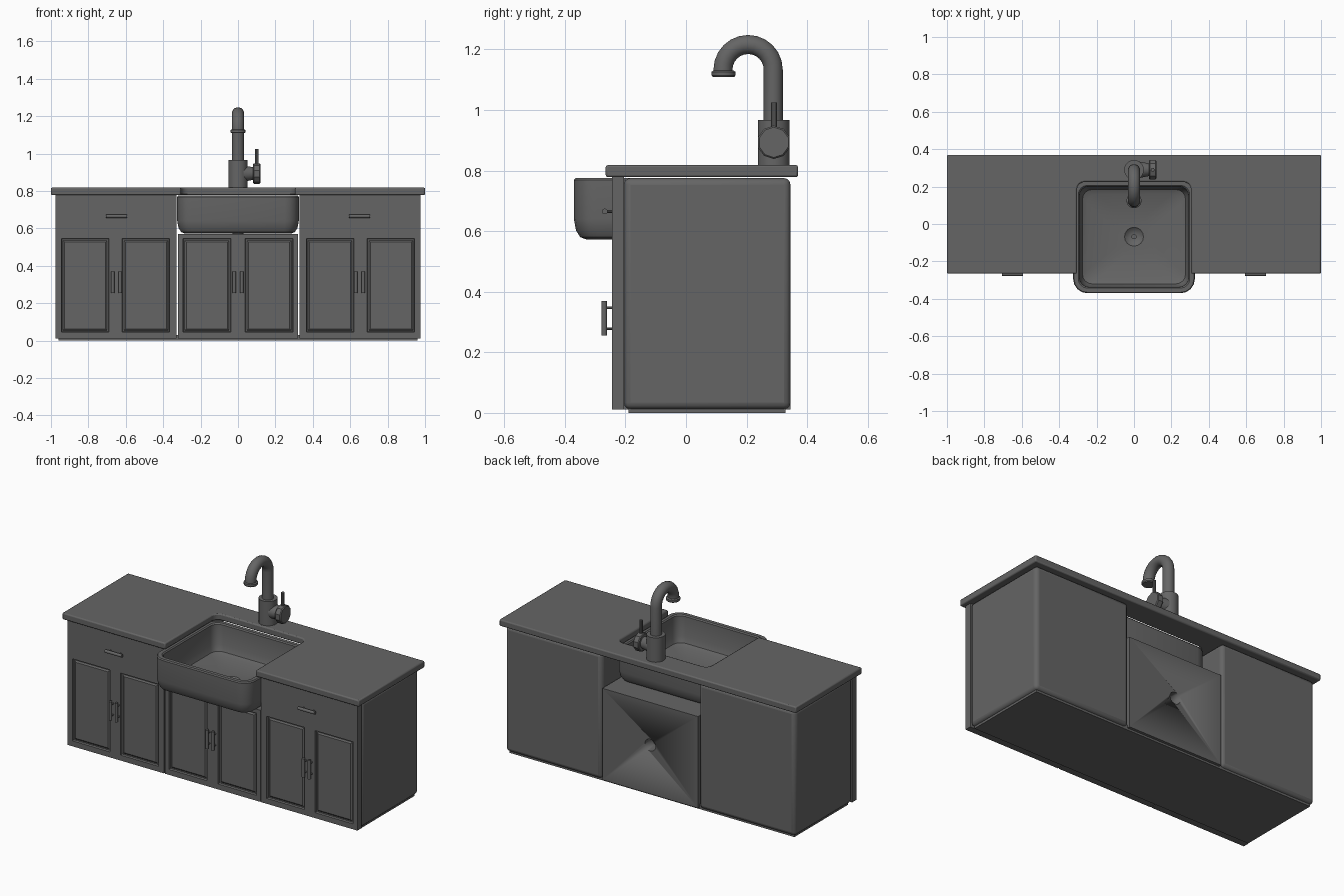
import bpy, bmesh, math
from mathutils import Vector

if "Cube" in bpy.data.objects:
    bpy.data.objects.remove(bpy.data.objects["Cube"])

grey = bpy.data.materials.new("dark_grey")
grey.diffuse_color = (0.13, 0.13, 0.13, 1)
grey.use_nodes = True
grey.node_tree.nodes["Principled BSDF"].inputs["Base Color"].default_value = grey.diffuse_color


def finish(name, bm, bevel=0, segs=3, angle=35):
    bmesh.ops.recalc_face_normals(bm, faces=bm.faces)
    me = bpy.data.meshes.new(name)
    bm.to_mesh(me)
    bm.free()
    me.materials.append(grey)
    ob = bpy.data.objects.new(name, me)
    bpy.context.collection.objects.link(ob)
    if bevel:
        m = ob.modifiers.new("bevel", "BEVEL")
        m.width, m.segments, m.limit_method = bevel, segs, 'ANGLE'
    bpy.ops.object.select_all(action='DESELECT')
    ob.select_set(True)
    bpy.context.view_layer.objects.active = ob
    bpy.ops.object.shade_smooth_by_angle(angle=math.radians(angle))
    return ob


def box(name, lo, hi, bevel=0, segs=3):
    bm = bmesh.new()
    bmesh.ops.create_cube(bm, size=1)
    for v in bm.verts:
        v.co = Vector([l + (c + 0.5) * (h - l) for c, l, h in zip(v.co, lo, hi)])
    return finish(name, bm, bevel, segs)


def loft(name, rings, angle=35):
    # joins rings of equal length and caps both ends
    bm = bmesh.new()
    vs = [[bm.verts.new(p) for p in r] for r in rings]
    n = len(vs[0])
    for a, b in zip(vs, vs[1:]):
        for i in range(n):
            bm.faces.new((a[i], a[(i + 1) % n], b[(i + 1) % n], b[i]))
    bm.faces.new(vs[0])
    bm.faces.new(vs[-1])
    return finish(name, bm, 0, 0, angle)


def tube(name, stations, n=12, angle=35):
    # stations: (centre, direction, radius)
    rings = []
    for c, d, r in stations:
        d = Vector(d).normalized()
        u = Vector((1, 0, 0)) if abs(d.x) < 0.9 else Vector((0, 1, 0))
        w = d.cross(u)
        rings.append([Vector(c) + r * (u * math.cos(t) + w * math.sin(t))
                      for t in (2 * math.pi * (i + 0.5) / n for i in range(n))])
    return loft(name, rings, angle)


def rod(name, a, b, r, n=12):
    d = Vector(b) - Vector(a)
    return tube(name, [(a, d, r), (b, d, r)], n)


def front_panel(name, x0, x1, z1, doors):
    # face frame with sunken door panels
    bm = bmesh.new()
    xs = sorted([x0, x1] + [x for d in doors for x in d])
    zs = [0.012, 0.045, 0.545, z1]
    g = [[bm.verts.new((x, -0.245, z)) for x in xs] for z in zs]
    cells = []
    for j in range(3):
        for i in range(len(xs) - 1):
            f = bm.faces.new((g[j][i], g[j][i + 1], g[j + 1][i + 1], g[j + 1][i]))
            if j == 1 and i % 2 == 1:
                cells.append(f)
    edge = [e for e in bm.edges if e.is_boundary]
    ext = bmesh.ops.extrude_edge_only(bm, edges=edge)["geom"]
    bmesh.ops.translate(bm, vec=(0, 0.04, 0),
                        verts=[v for v in ext if isinstance(v, bmesh.types.BMVert)])
    bmesh.ops.holes_fill(bm, edges=[e for e in bm.edges if e.is_boundary])
    bmesh.ops.recalc_face_normals(bm, faces=bm.faces)
    for thick, depth in ((0.004, -0.012), (0.010, 0.0), (0.012, 0.007)):
        bmesh.ops.inset_individual(bm, faces=cells, thickness=thick, depth=depth)
    return finish(name, bm, 0, 0, 20)


def handle(name, a, b, out):
    # bar on two posts
    a, b = Vector(a), Vector(b)
    rod(name + "_bar", a, b, 0.0095)
    for k in (0.2, 0.8):
        p = a.lerp(b, k)
        rod(name + "_post", p, p + Vector((0, out, 0)), 0.005, 8)


# side cabinets with doors, drawers and handles
for s, side in ((-1, "left"), (1, "right")):
    lo, hi = sorted((s * 0.328, s * 0.976))
    box(side + "_cabinet", (lo, -0.205, 0.012), (hi, 0.345, 0.775), 0.022)
    doors = [sorted((s * 0.365, s * 0.62)), sorted((s * 0.69, s * 0.945))]
    front_panel(side + "_front", lo, hi, 0.778, doors)
    handle(side + "_drawer_handle", (s * 0.65 - 0.057, -0.268, 0.665),
           (s * 0.65 + 0.057, -0.268, 0.665), 0.03)

# middle cabinet
body = box("middle_cabinet", (-0.322, -0.205, 0.012), (0.322, 0.345, 0.57))
front_panel("middle_front", -0.322, 0.322, 0.57, [(-0.295, -0.037), (0.037, 0.295)])

# round plumbing recess in the back of the middle cabinet
cutter = rod("pipe_hole_cutter", (0, 0.27, 0.31), (0, 0.40, 0.31), 0.036, 16)
cutter.hide_render = True
cutter.hide_viewport = True
cut = body.modifiers.new("pipe_hole", "BOOLEAN")
cut.operation, cut.object, cut.solver = 'DIFFERENCE', cutter, 'EXACT'

# door handles
for x in (-0.65, 0, 0.65):
    for dx in (-0.02, 0.02):
        handle("door_handle", (x + dx, -0.270, 0.255), (x + dx, -0.270, 0.37), 0.03)

# plinth
box("plinth", (-0.96, -0.19, 0), (0.96, 0.328, 0.03))

# worktop with an open-front cutout
bm = bmesh.new()
arc = []
for k in range(5):
    t = math.pi / 2 * k / 4
    arc.append((0.265 + 0.04 * math.cos(t), 0.185 + 0.04 * math.sin(t)))
half = [(1, 0.37), (1, -0.265), (0.305, -0.265)] + arc
pts = half + [(-x, y) for x, y in reversed(half)]
top = bm.faces.new([bm.verts.new((x, y, 0.778)) for x, y in pts])
up = bmesh.ops.extrude_face_region(bm, geom=[top])["geom"]
bmesh.ops.translate(bm, vec=(0, 0, 0.04),
                    verts=[v for v in up if isinstance(v, bmesh.types.BMVert)])
finish("worktop", bm, 0.007, 2)


# sink basin
def ring(hx, hy, r, z, segs=4):
    out = []
    for q, (sx, sy) in enumerate(((1, 1), (-1, 1), (-1, -1), (1, -1))):
        for k in range(segs + 1):
            t = math.pi / 2 * (q + k / segs)
            out.append((sx * (hx - r) + r * math.cos(t),
                        -0.068 + sy * (hy - r) + r * math.sin(t), z))
    return out


loft("sink", [ring(*a) for a in (
    (0.285, 0.262, 0.05, 0.573), (0.304, 0.281, 0.06, 0.580), (0.318, 0.295, 0.07, 0.602),
    (0.325, 0.302, 0.075, 0.640), (0.325, 0.302, 0.075, 0.768), (0.320, 0.297, 0.07, 0.775),
    (0.298, 0.275, 0.05, 0.775), (0.292, 0.269, 0.05, 0.768), (0.288, 0.265, 0.05, 0.650),
    (0.275, 0.252, 0.05, 0.615), (0.250, 0.227, 0.05, 0.602), (0.0505, 0.0505, 0.05, 0.600),
    (0.0355, 0.0355, 0.035, 0.587), (0.0155, 0.0155, 0.015, 0.583))])
rod("drain_pipe", (0, -0.068, 0.55), (0, -0.068, 0.578), 0.03)
rod("drain_plug", (0, -0.068, 0.58), (0, -0.068, 0.594), 0.014, 8)

# tap body and curved spout
Y = 0.29
rod("tap_base", (0, Y, 0.815), (0, Y, 0.966), 0.053, 16)
path = [((0, 0.288, 0.95), (0, 0, 1), 0.032)]
for k in range(13):
    t = math.pi * k / 12
    path.append(((0, 0.205 + 0.083 * math.cos(t), 1.133 + 0.083 * math.sin(t)),
                 (0, -math.sin(t), math.cos(t)), 0.032))
path.append(((0, 0.122, 1.112), (0, 0, -1), 0.032))
tube("tap_spout", path, 16, 40)
down = (0, 0, -1)
tube("spout_collar", [((0, 0.124, z), down, r) for z, r in
     ((1.130, 0.034), (1.126, 0.040), (1.114, 0.040), (1.109, 0.036))], 16)

# tap side valve and lever
side = (1, 0, 0)
tube("tap_valve", [((x, Y, 0.893), side, r) for x, r in
     ((0.03, 0.045), (0.055, 0.040), (0.085, 0.034))], 12)
tube("tap_knob", [((x, Y, 0.893), side, r) for x, r in
     ((0.080, 0.050), (0.085, 0.055), (0.114, 0.055), (0.119, 0.050))], 10, 30)
rod("tap_lever", (0.10, Y, 0.90), (0.10, Y, 1.025), 0.010, 10)
